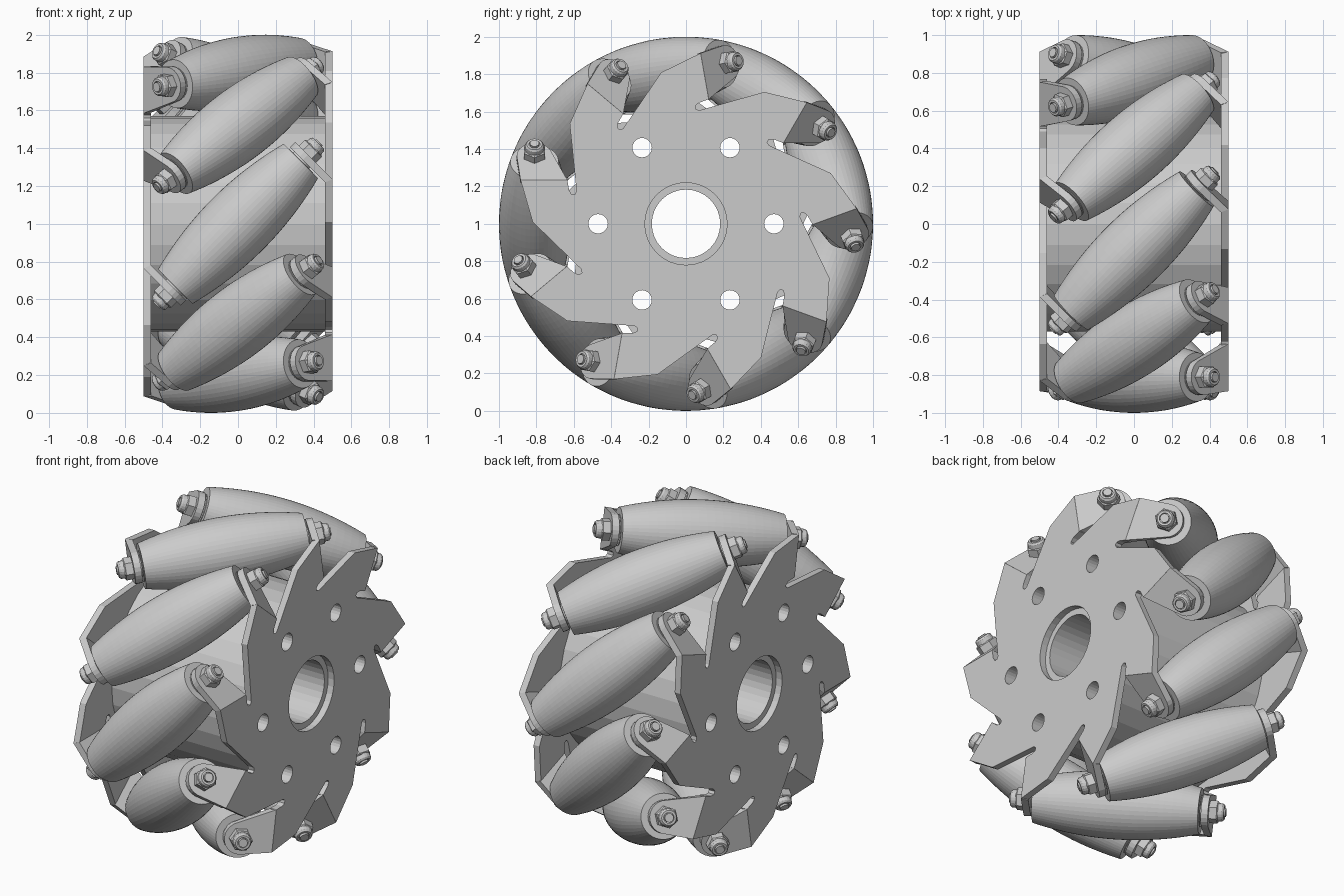
import bpy, bmesh
from math import sin, cos, tan, pi, radians, sqrt
from mathutils import Matrix, Vector

if "Cube" in bpy.data.objects:
    bpy.data.objects.remove(bpy.data.objects["Cube"])

N = 9            # rollers
D = 0.81         # distance from wheel axis to roller axis
STEP = 2 * pi / N
H = sqrt(0.5)


def frame(angle):
    """Local (x, tangent, radial) axes of a roller station, at the wheel centre."""
    c, s = cos(angle), sin(angle)
    return Matrix(((1, 0, 0, 0), (0, s, c, 0), (0, -c, s, 1), (0, 0, 0, 1)))


FLIP = Matrix.Rotation(pi, 4, 'Z')
AXLE = Matrix(((H, 0, H, 0), (-H, 0, H, 0), (0, -1, 0, D), (0, 0, 0, 1)))  # local z along roller


def add(name, mesh, matrix):
    ob = bpy.data.objects.new(name, mesh)
    bpy.context.collection.objects.link(ob)
    ob.matrix_world = matrix
    return ob


def finish(bm, name):
    bmesh.ops.recalc_face_normals(bm, faces=bm.faces)
    me = bpy.data.meshes.new(name)
    bm.to_mesh(me)
    bm.free()
    return me


def lathe(bm, profile, n):
    """Closed solid of revolution around z from (z, r) pairs."""
    rings = [[bm.verts.new((r * cos(2 * pi * i / n), r * sin(2 * pi * i / n), z))
              for i in range(n)] for z, r in profile]
    for a, b in zip(rings, rings[1:]):
        for i in range(n):
            bm.faces.new((a[i], a[(i + 1) % n], b[(i + 1) % n], b[i]))
    bm.faces.new(rings[0])
    bm.faces.new(rings[-1])


def circle(r, n, a=0.0, t=0.0):
    return [(a + r * cos(2 * pi * i / n), t + r * sin(2 * pi * i / n)) for i in range(n)]


def slab(bm, loops, x0, x1):
    """Extruded sheet with holes; loops hold (radial, tangent) points."""
    edges = []
    for loop in loops:
        vs = [bm.verts.new((x0, t, a)) for a, t in loop]
        edges += [bm.edges.new((vs[i - 1], vs[i])) for i in range(len(vs))]
    res = bmesh.ops.triangle_fill(bm, edges=edges, use_beauty=True, normal=(1, 0, 0))
    faces = [g for g in res['geom'] if isinstance(g, bmesh.types.BMFace)]
    ext = bmesh.ops.extrude_face_region(bm, geom=faces)
    vs = [g for g in ext['geom'] if isinstance(g, bmesh.types.BMVert)]
    bmesh.ops.translate(bm, verts=vs, vec=(x1 - x0, 0, 0))


bolt_holes = [circle(0.052, 20, 0.47 * cos(k * pi / 3), 0.47 * sin(k * pi / 3)) for k in range(6)]

# hub drum
bm = bmesh.new()
slab(bm, [circle(0.57, 32), circle(0.183, 32)] + bolt_holes, -0.46, 0.46)
add("hub_drum", finish(bm, "hub_drum"), frame(pi))

# side plates: saw-toothed disc plus bent roller tabs
tooth = [(0.82, 0.01), (0.885, 0.235), (0.635, 0.235), (0.625, 0.18),
         (0.612, 0.158), (0.595, 0.157), (0.585, 0.175)]
outline = []
for k in range(N):
    c, s = cos(k * STEP), sin(k * STEP)
    outline += [(a * c - t * s, a * s + t * c) for a, t in tooth]
bm = bmesh.new()
slab(bm, [outline, circle(0.22, 32)] + bolt_holes, 0.46, 0.5)
arc = [(D + 0.095 * cos(radians(d)), 0.175 + 0.095 * sin(radians(d))) for d in range(165, -1, -15)]
for k in range(N):
    rot = Matrix.Rotation(-k * STEP, 3, 'X')
    layers = []
    for off in (-0.02, 0.02):
        w0 = -off * tan(pi / 8)
        layers.append([bm.verts.new(rot @ Vector((0.48 + H * (off - w), 0.227 + H * (off + w), a)))
                       for a, w in [(0.635, w0)] + arc + [(0.885, w0)]])
    lo, hi = layers
    bm.faces.new(lo)
    bm.faces.new(hi)
    for i in range(len(lo)):
        bm.faces.new((lo[i - 1], lo[i], hi[i], hi[i - 1]))
plate = finish(bm, "side_plate")
add("right_plate", plate, frame(pi))
add("left_plate", plate, frame(pi) @ FLIP)

# barrel roller: profile whose envelope is the unit wheel circle
profile = []
for i in range(-10, 11):
    p = radians(20.8) * i / 10
    gap = 1 - D / cos(p)
    profile.append((D * tan(p) / H + gap * sin(p) * H, gap * sqrt(1 - sin(p) ** 2 / 2)))
bm = bmesh.new()
lathe(bm, profile, 48)
roller = finish(bm, "roller")

# bearing collar, lock nut and bolt tip at each roller end
bm = bmesh.new()
lathe(bm, [(0.44, 0.09), (0.472, 0.09), (0.472, 0.06), (0.485, 0.06)], 24)
lathe(bm, [(0.515, 0.055), (0.52, 0.064), (0.563, 0.064), (0.57, 0.055)], 6)
lathe(bm, [(0.565, 0.052), (0.592, 0.05), (0.602, 0.042), (0.602, 0.03), (0.59, 0.03)], 20)
lathe(bm, [(0.56, 0.025), (0.61, 0.025)], 16)
nut = finish(bm, "axle_nut")

for k in range(N):
    f = frame(pi - k * STEP)
    add(f"roller_{k + 1}", roller, f @ AXLE)
    add(f"right_nut_{k + 1}", nut, f @ AXLE)
    add(f"left_nut_{k + 1}", nut, f @ FLIP @ AXLE)
